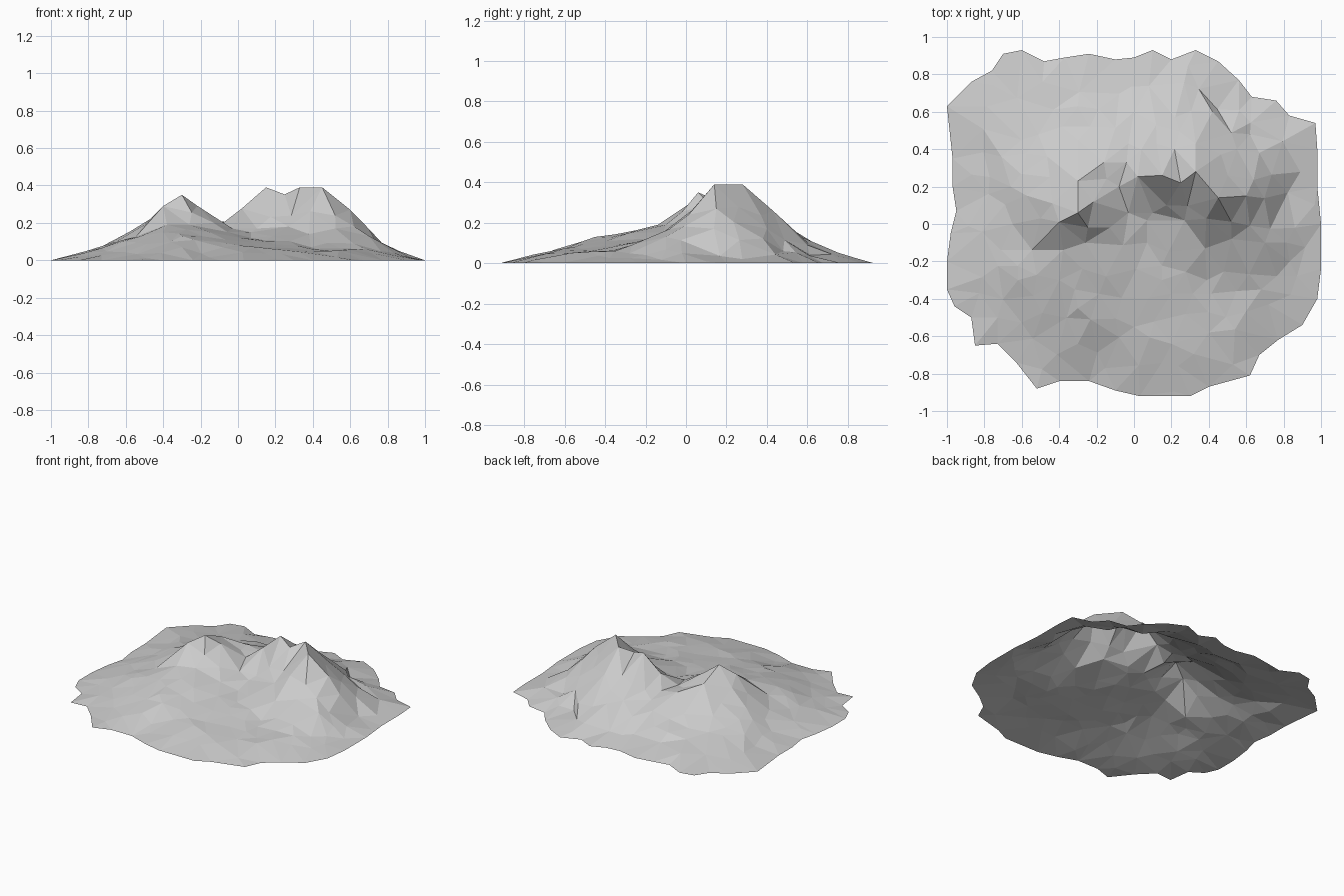
import bpy
import bmesh
import random
from mathutils import Vector
from mathutils.geometry import delaunay_2d_cdt, intersect_point_tri_2d

random.seed(7)
GRID_STEP = 0.125
MIN_GAP = 0.075
ROUGHNESS = 0.007

default_cube = bpy.data.objects.get("Cube")
if default_cube:
    bpy.data.objects.remove(default_cube, do_unlink=True)

# Ragged shoreline of the terrain, in hundredths of a unit
shoreline = [
    (-100, 63), (-87, 76), (-76, 82), (-70, 91), (-60, 93), (-48, 87),
    (-37, 89), (-24, 91), (-10, 88), (0, 89), (10, 93), (20, 88), (33, 93),
    (45, 87), (56, 77), (63, 68), (76, 66), (83, 58), (97, 54), (98, 40),
    (98, 20), (100, 0), (100, -24), (98, -40), (90, -54), (77, -62),
    (67, -70), (62, -81), (40, -87), (30, -92), (3, -92), (-10, -89),
    (-24, -84), (-40, -84), (-52, -88), (-63, -74), (-73, -64), (-85, -65),
    (-87, -50), (-96, -44), (-100, -35), (-100, -20), (-98, -5), (-95, 7),
    (-97, 20), (-97, 35),
]

# Landmarks that shape the two summits and the ground around them
left_summit = [
    (-30, 6, 35), (-40, 1, 29), (-38, -14, 19), (-26, -10, 19),
    (-13, -2, 20), (-50, 3, 19), (-65, 0, 10), (-30, 23, 28), (-45, 25, 19),
]
right_summit = [
    (15, 26, 39), (33, 28, 39), (45, 14, 39), (27, 2, 18), (38, -13, 14),
    (10, 6, 17), (52, -8, 17), (60, 15, 27), (70, -10, 13), (33, 43, 26),
    (12, 43, 24), (55, 40, 17),
]
saddle = [(-8, 20, 20), (-3, 6, 17), (-16, 33, 22), (-4, 33, 20), (-3, 43, 17)]
front_apron = [
    (7, 2, 15), (7, -10, 12), (39, -30, 7), (15, -30, 10), (-15, -28, 15),
    (-40, -30, 15), (-30, -45, 13), (-62, -30, 10), (0, -55, 8),
    (-30, -64, 7), (40, -58, 5), (68, -35, 6),
]
back_slope = [
    (-66, 20, 11), (-60, 45, 8), (-30, 45, 15), (-30, 63, 9), (0, 60, 11),
    (22, 57, 13), (42, 60, 9), (62, 48, 6),
]


def to_units(point):
    return Vector([value / 100 for value in point])


def triangulate(points, edge_count):
    """Triangulate the points seen from above, inside the closed shoreline."""
    border = [(i, (i + 1) % edge_count) for i in range(edge_count)]
    flat = [p.to_2d() for p in points]
    coords, _, faces, sources, _, _ = delaunay_2d_cdt(flat, border, [], 1, 1e-5)
    lifted = []
    for coord, source in zip(coords, sources):
        height = points[source[0]].z if source else 0.0
        lifted.append(Vector((coord.x, coord.y, height)))
    return lifted, faces


def height_at(spot, verts, faces):
    """Height of the rough surface at a spot, or None beyond the shoreline."""
    for face in faces:
        a, b, c = (verts[i] for i in face)
        ab, ac, ap = (b - a).to_2d(), (c - a).to_2d(), spot - a.to_2d()
        if not intersect_point_tri_2d(spot, a.to_2d(), b.to_2d(), c.to_2d()):
            continue
        area = ab.cross(ac)
        if abs(area) < 1e-9:
            continue
        u, v = ap.cross(ac) / area, ab.cross(ap) / area
        return a.z + u * (b.z - a.z) + v * (c.z - a.z)
    return None


# Shoreline, a low foot ring just inside it, then the landmarks
rim = [to_units(p).to_3d() for p in shoreline]
foot = []
for p in rim[::2]:
    ring_point = p * random.uniform(0.79, 0.84)
    ring_point.z = random.uniform(0.035, 0.055)
    foot.append(ring_point)
landmarks = [to_units(p) for group in
             (left_summit, right_summit, saddle, front_apron, back_slope)
             for p in group]
points = rim + foot + landmarks
rough_verts, rough_faces = triangulate(points, len(rim))

# Scatter extra facets over the rough surface on a jittered grid
steps = int(1 / GRID_STEP)
for row in range(-steps, steps + 1):
    for column in range(-steps, steps + 1):
        x = (column + 0.5 * (row % 2)) * GRID_STEP
        y = row * GRID_STEP
        spot = Vector((x + random.uniform(-0.03, 0.03),
                       y + random.uniform(-0.03, 0.03)))
        if any((spot - p.to_2d()).length < MIN_GAP for p in points):
            continue
        height = height_at(spot, rough_verts, rough_faces)
        if height is not None:
            height += random.uniform(-ROUGHNESS, ROUGHNESS)
            points.append(Vector((spot.x, spot.y, max(height, 0.004))))

# Build the open terrain sheet with flat faces
verts, faces = triangulate(points, len(rim))
mesh = bpy.data.meshes.new("mountain_terrain")
mesh.from_pydata(verts, [], faces)
bm = bmesh.new()
bm.from_mesh(mesh)
for face in bm.faces:
    face.smooth = False
    face.normal_update()
    if face.normal.z < 0:
        face.normal_flip()
bm.to_mesh(mesh)
bm.free()
terrain = bpy.data.objects.new("mountain_terrain", mesh)
bpy.context.collection.objects.link(terrain)

# Plain pale rock
rock = bpy.data.materials.new("pale_grey_rock")
rock.use_nodes = True
rock_colour = (0.6, 0.6, 0.6, 1)
rock.diffuse_color = rock_colour
rock.node_tree.nodes["Principled BSDF"].inputs["Base Color"].default_value = rock_colour
mesh.materials.append(rock)
